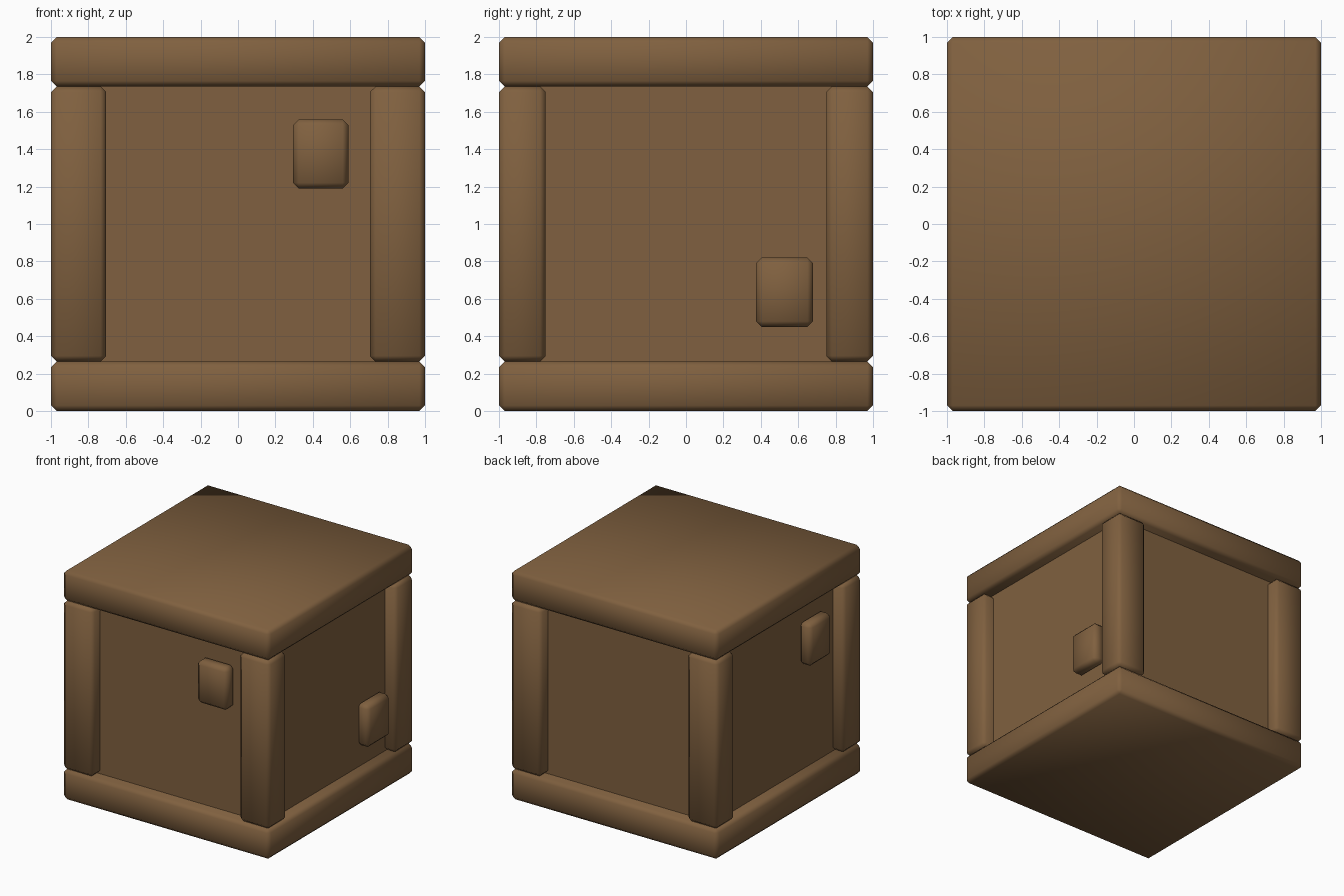
import bpy, math

if "Cube" in bpy.data.objects:
    bpy.data.objects.remove(bpy.data.objects["Cube"])

wood = bpy.data.materials.new("brown wood")
wood.diffuse_color = (0.216, 0.118, 0.050, 1)
wood.use_nodes = True
wood.node_tree.nodes["Principled BSDF"].inputs["Base Color"].default_value = wood.diffuse_color


def box(name, lo, hi, bevel=0.03):
    """Box between two corners, with chamfered, softly shaded edges."""
    bpy.ops.mesh.primitive_cube_add(size=1)
    ob = bpy.context.object
    ob.name = name
    for v in ob.data.vertices:
        v.co = [a + (c + 0.5) * (b - a) for a, b, c in zip(lo, hi, v.co)]
    ob.data.materials.append(wood)
    if bevel:
        m = ob.modifiers.new("chamfer", 'BEVEL')
        m.width = bevel
        m.segments = 1
        bpy.ops.object.modifier_apply(modifier=m.name)
        bpy.ops.object.shade_smooth_by_angle(angle=math.radians(60))
    return ob


# Top and bottom slabs
box("bottom_slab", (-1, -1, 0), (1, 1, 0.265))
box("lid_slab", (-1, -1, 1.735), (1, 1, 2))

# Recessed panels
box("panel_body", (-0.895, -0.895, 0.25), (0.895, 0.895, 1.75), 0)

# Corner posts
for sx in (-1, 1):
    for sy in (-1, 1):
        x, y = sorted((sx, sx * 0.705)), sorted((sy, sy * 0.75))
        box("corner_post", (x[0], y[0], 0.265), (x[1], y[1], 1.735))

# Small raised blocks on the front, left and right sides
box("front_block", (0.295, -1, 1.19), (0.59, -0.88, 1.56))
box("left_block", (-1, -0.59, 1.19), (-0.88, -0.295, 1.56))
box("right_block", (0.88, 0.375, 0.45), (1, 0.68, 0.82))
